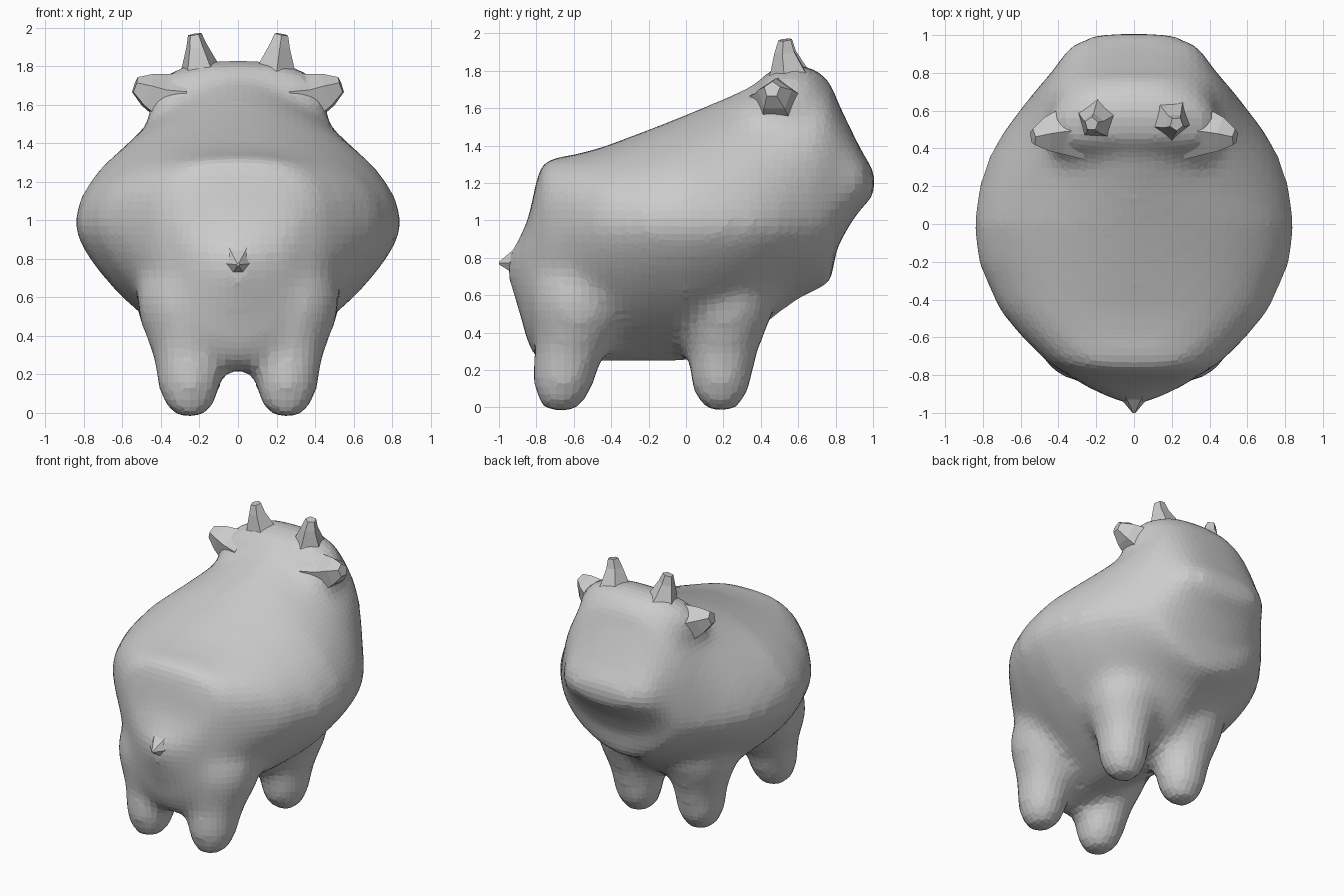
import bpy, bmesh, math
from mathutils import Vector

if "Cube" in bpy.data.objects:
    bpy.data.objects.remove(bpy.data.objects["Cube"])


def make(name, bm):
    bmesh.ops.recalc_face_normals(bm, faces=bm.faces)
    me = bpy.data.meshes.new(name)
    bm.to_mesh(me)
    bm.free()
    ob = bpy.data.objects.new(name, me)
    bpy.context.collection.objects.link(ob)
    return ob


def loft(bm, rings):
    rows = [[bm.verts.new(p) for p in r] for r in rings]
    n = len(rows[0])
    for a, b in zip(rows, rows[1:]):
        for i in range(n):
            j = (i + 1) % n
            bm.faces.new((a[i], a[j], b[j], b[i]))
    bm.faces.new(rows[0])
    bm.faces.new(rows[-1])


def section(y, top, mid, bot, w, nt, nb, seg=40):
    # superellipse with separate upper and lower halves
    pts = []
    for i in range(seg):
        a = 2 * math.pi * i / seg
        c, s = math.cos(a), math.sin(a)
        n, h = (nt, top - mid) if s >= 0 else (nb, mid - bot)
        x = w * math.copysign(abs(c) ** (2 / n), c)
        z = mid + h * math.copysign(abs(s) ** (2 / n), s)
        pts.append((x, y, z))
    return pts


def cone_path(bm, path, sides, turn=0.0):
    # path of (point, radius); rings lie square to the whole direction
    d = (Vector(path[-1][0]) - Vector(path[0][0])).normalized()
    q = d.to_track_quat('Z', 'Y')
    rings = []
    for p, r in path:
        ring = []
        for i in range(sides):
            a = 2 * math.pi * i / sides + turn
            ring.append(Vector(p) + q @ Vector((r * math.cos(a), r * math.sin(a), 0)))
        rings.append(ring)
    loft(bm, rings)


# body and muzzle: y, top, mid, bottom, half width, upper/lower roundness
STATIONS = [
    (-.95, .82, .77, .68, .06, 2, 2),
    (-.89, .90, .80, .50, .20, 2, 2),
    (-.84, 1.02, .88, .32, .29, 2, 2.5),
    (-.79, 1.26, .95, .24, .36, 2.4, 2.3),
    (-.75, 1.33, .97, .22, .44, 2.6, 1.9),
    (-.60, 1.35, .97, .22, .595, 2.6, 1.5),
    (-.45, 1.39, .97, .24, .72, 2.3, 1.4),
    (-.20, 1.485, .97, .24, .83, 1.95, 1.4),
    (0, 1.565, .97, .24, .855, 1.85, 1.4),
    (.20, 1.65, .97, .30, .825, 1.7, 1.4),
    (.35, 1.72, .97, .38, .775, 1.65, 1.4),
    (.47, 1.79, .97, .48, .71, 1.65, 1.4),
    (.60, 1.82, .98, .58, .61, 1.9, 1.5),
    (.71, 1.80, 1.02, .63, .52, 2.4, 1.7),
    (.78, 1.73, 1.08, .67, .46, 2.5, 1.8),
    (.80, 1.66, 1.12, .84, .44, 2.5, 2),
    (.89, 1.47, 1.17, 1.00, .38, 2.4, 2),
    (.95, 1.35, 1.20, 1.08, .34, 2.3, 2),
    (1.01, 1.26, 1.20, 1.13, .19, 2.2, 2),
]
bm = bmesh.new()
loft(bm, [section(*s) for s in STATIONS])

# squarer brow across the top of the head
BROW = [
    (.34, 1.66, 1.55, 1.35, .39, 3, 2.2),
    (.44, 1.80, 1.60, 1.35, .47, 2.4, 2.2),
    (.58, 1.84, 1.60, 1.35, .45, 2.5, 2.2),
    (.70, 1.81, 1.52, 1.35, .39, 2.8, 2.2),
]
loft(bm, [section(*s) for s in BROW])

# four stubby legs flaring into the belly
LEG = [(-.02, .08), (.04, .13), (.12, .165), (.22, .175), (.30, .19), (.38, .215), (.5, .26), (.62, .27), (.72, .22)]
for cy, lean in ((-.69, .21), (.18, .05)):
    for sx in (-1, 1):
        cone_path(bm, [((sx * (.25 + .02 * z), cy + lean * z, z), r) for z, r in LEG], 16)
body = make("body", bm)

# weld into one skin and relax it
m = body.modifiers.new("weld", 'REMESH')
m.mode = 'VOXEL'
m.voxel_size = .045
m = body.modifiers.new("relax", 'SMOOTH')
m.factor = .5
m.iterations = 10

# faceted horns and ears
for sx, side in ((-1, "left"), (1, "right")):
    bm = bmesh.new()
    cone_path(bm, [((sx * .18, .56, 1.70), .17), ((sx * .20, .55, 1.80), .10),
                   ((sx * .215, .53, 1.90), .058), ((sx * .225, .53, 1.965), .037)], 5)
    make("horn_" + side, bm)
    bm = bmesh.new()
    cone_path(bm, [((sx * .30, .49, 1.62), .16), ((sx * .40, .485, 1.64), .125),
                   ((sx * .47, .475, 1.67), .095), ((sx * .535, .46, 1.70), .045)], 5,
              math.pi / 2)
    make("ear_" + side, bm)

# tail stub
bm = bmesh.new()
cone_path(bm, [((0, -.84, .79), .16), ((0, -.92, .775), .075), ((0, -1.0, .77), .008)], 6)
make("tail", bm)
